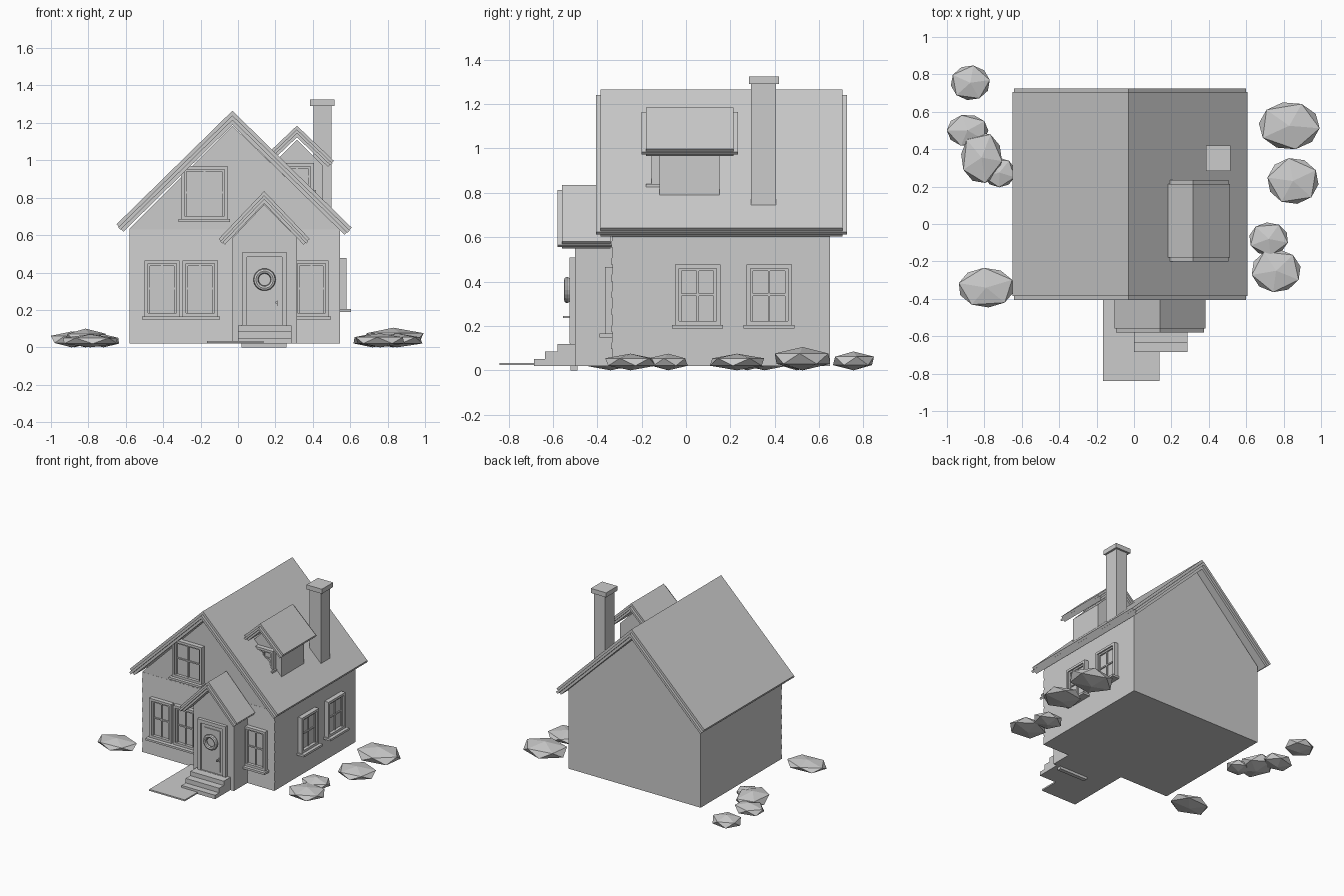
import bpy, math, random

if "Cube" in bpy.data.objects:
    bpy.data.objects.remove(bpy.data.objects["Cube"])
random.seed(4)


def mesh(name, verts, faces):
    me = bpy.data.meshes.new(name)
    me.from_pydata(verts, [], faces)
    ob = bpy.data.objects.new(name, me)
    bpy.context.collection.objects.link(ob)
    return ob


def prism(name, profile, y0, y1):
    """Counter-clockwise x/z profile (seen from the front) extruded along y."""
    n = len(profile)
    verts = [(x, y, z) for y in (y0, y1) for x, z in profile]
    faces = [list(range(n)), list(range(2 * n - 1, n - 1, -1))]
    faces += [(i, i + n, (i + 1) % n + n, (i + 1) % n) for i in range(n)]
    return mesh(name, verts, faces)


def box(name, x0, x1, y0, y1, z0, z1):
    return prism(name, [(x0, z0), (x1, z0), (x1, z1), (x0, z1)], y0, y1)


def gable_block(name, x0, x1, cx, z0, eave_l, eave_r, peak, y0, y1):
    return prism(name, [(x0, z0), (x1, z0), (x1, eave_r), (cx, peak), (x0, eave_l)], y0, y1)


def gable_roof(name, cx, peak, left, right, slope, y0, y1, t=0.018, step=0.02):
    """Three stacked layers, the middle one jutting out at both ends."""
    a = math.atan(slope)
    for i, layer in enumerate(("shingles", "board", "soffit")):
        inset = 0 if i == 1 else step
        widen = 0.005 if i == 1 else 0.0

        def eave(w, sgn, depth):
            w += widen * math.cos(a)
            return (cx + sgn * (w - depth * math.sin(a)), peak - slope * w - depth * math.cos(a))
        d0, d1 = i * t, (i + 1) * t
        prism(f"{name}_{layer}", [
            eave(left, -1, d0), eave(left, -1, d1), (cx, peak - d1 / math.cos(a)),
            eave(right, 1, d1), eave(right, 1, d0), (cx, peak - d0 / math.cos(a))],
            y0 + inset, y1 - inset)


def window(name, u0, u1, z0, z1, wall, side="front", sill=True):
    """Trim, sash, four panes and sill on a front or right-hand wall."""
    def part(label, a0, a1, b0, b1, d):
        if side == "front":
            box(f"{name}_{label}", a0, a1, wall - d, wall + 0.01, b0, b1)
        else:
            box(f"{name}_{label}", wall - 0.01, wall + d, a0, a1, b0, b1)
    w, s, m = 0.018, 0.012, 0.005
    part("glass", u0, u1, z0, z1, 0.012)
    for k, d, a0, a1, b0, b1, t in (
            ("trim", 0.035, u0, u1, z0, z1, w),
            ("sash", 0.024, u0 + w, u1 - w, z0 + w * 0.3, z1 - w, s)):
        part(k + "_left", a0, a0 + t, b0, b1, d)
        part(k + "_right", a1 - t, a1, b0, b1, d)
        part(k + "_top", a0 + t, a1 - t, b1 - t, b1, d)
        part(k + "_bottom", a0 + t, a1 - t, b0, b0 + t, d)
    uc, zc = (u0 + u1) / 2, (z0 + z1) / 2
    part("upright_bar", uc - m, uc + m, z0, z1 - w, 0.02)
    part("cross_bar", u0 + w, u1 - w, zc - m, zc + m, 0.02)
    if sill:
        part("sill", u0 - 0.012, u1 + 0.012, z0 - 0.016, z0, 0.06)


# House body and roof
gable_block("house_body", -0.58, 0.545, -0.03, 0.02, 0.635, 0.63, 1.185, -0.33, 0.65)
gable_roof("main_roof", -0.03, 1.265, 0.62, 0.637, 0.98, -0.405, 0.725)

# Clapboards on the lower front wall
rows = 8
pitch = 0.61 / rows
for i in range(rows):
    z = 0.02 + i * pitch
    mesh(f"clapboard_{i}",
         [(x, y, h) for x in (-0.58, 0.545)
          for y, h in ((-0.337, z), (-0.331, z + pitch), (-0.325, z + pitch), (-0.325, z))],
         [(0, 1, 2, 3), (7, 6, 5, 4), (0, 4, 5, 1), (1, 5, 6, 2), (2, 6, 7, 3), (3, 7, 4, 0)])

# Entry porch
gable_block("porch_body", -0.03, 0.315, 0.14, 0.02, 0.585, 0.585, 0.765, -0.50, -0.32)
gable_roof("porch_roof", 0.14, 0.835, 0.243, 0.243, 1.05, -0.58, -0.32, 0.015)
box("porch_footing", 0.02, 0.26, -0.52, -0.49, 0.0, 0.12)

# Door with frame, panel, wreath and handle
box("door_frame_left", 0.022, 0.048, -0.525, -0.49, 0.12, 0.508)
box("door_frame_right", 0.235, 0.261, -0.525, -0.49, 0.12, 0.508)
box("door_frame_top", 0.048, 0.235, -0.525, -0.49, 0.482, 0.508)
box("door", 0.048, 0.235, -0.512, -0.49, 0.1, 0.482)
box("door_panel", 0.075, 0.208, -0.518, -0.50, 0.14, 0.455)
bpy.ops.mesh.primitive_torus_add(location=(0.142, -0.536, 0.362), rotation=(math.pi / 2, 0, 0),
                                 major_segments=18, minor_segments=8,
                                 major_radius=0.046, minor_radius=0.014)
bpy.context.object.name = "wreath"
box("handle_plate", 0.2, 0.21, -0.524, -0.50, 0.22, 0.25)
box("handle_grip", 0.2, 0.21, -0.555, -0.51, 0.235, 0.245)

# Steps and path
for i, (y, z0, z1) in enumerate(((-0.685, 0.02, 0.05), (-0.635, 0.05, 0.085), (-0.58, 0.085, 0.118))):
    box(f"step_{i}", 0.0, 0.285, y, -0.49, z0, z1)
box("path", -0.167, 0.136, -0.84, -0.33, 0.023, 0.034)

# Windows on the house
window("front_window_left", -0.50, -0.312, 0.165, 0.465, -0.33, sill=False)
window("front_window_middle", -0.297, -0.108, 0.165, 0.465, -0.33, sill=False)
box("front_double_sill", -0.512, -0.095, -0.395, -0.32, 0.15, 0.165)
window("front_window_right", 0.30, 0.485, 0.165, 0.465, -0.33)
window("attic_window", -0.305, -0.055, 0.685, 0.97, -0.33)
window("side_window_front", -0.05, 0.155, 0.205, 0.477, 0.545, "right")
window("side_window_back", 0.272, 0.477, 0.205, 0.477, 0.545, "right")

# Dormer
gable_block("dormer_body", 0.175, 0.455, 0.315, 0.73, 0.97, 0.97, 1.11, -0.12, 0.15)
gable_roof("dormer_roof", 0.315, 1.185, 0.197, 0.197, 0.95, -0.2, 0.235, 0.015)
window("dormer_window", 0.225, 0.405, 0.84, 0.985, -0.12)

# Chimney
box("chimney", 0.403, 0.50, 0.293, 0.405, 0.73, 1.30)
box("chimney_cap", 0.385, 0.515, 0.283, 0.42, 1.29, 1.325)

# Bushes: x, y, x radius, y radius, height
bushes = [(-.875, .755, .107, .095, .085), (-.89, .50, .113, .087, .085), (-.815, .355, .112, .14, .1),
          (-.72, .275, .088, .08, .07), (-.79, -.34, .153, .108, .07), (.83, .525, .166, .13, .105),
          (.85, .23, .14, .126, .075), (.72, -.08, .107, .09, .075), (.76, -.25, .135, .117, .075)]
for i, (x, y, rx, ry, h) in enumerate(bushes):
    bpy.ops.mesh.primitive_ico_sphere_add(subdivisions=1, radius=1, rotation=(0, 0, random.uniform(0, 6)))
    bush = bpy.context.object
    bush.name = f"bush_{i}"
    bpy.ops.object.transform_apply(location=False, rotation=True, scale=False)
    bush.scale = (rx * 1.1, ry * 1.1, h / 2)
    bush.location = (x, y, h / 2)
